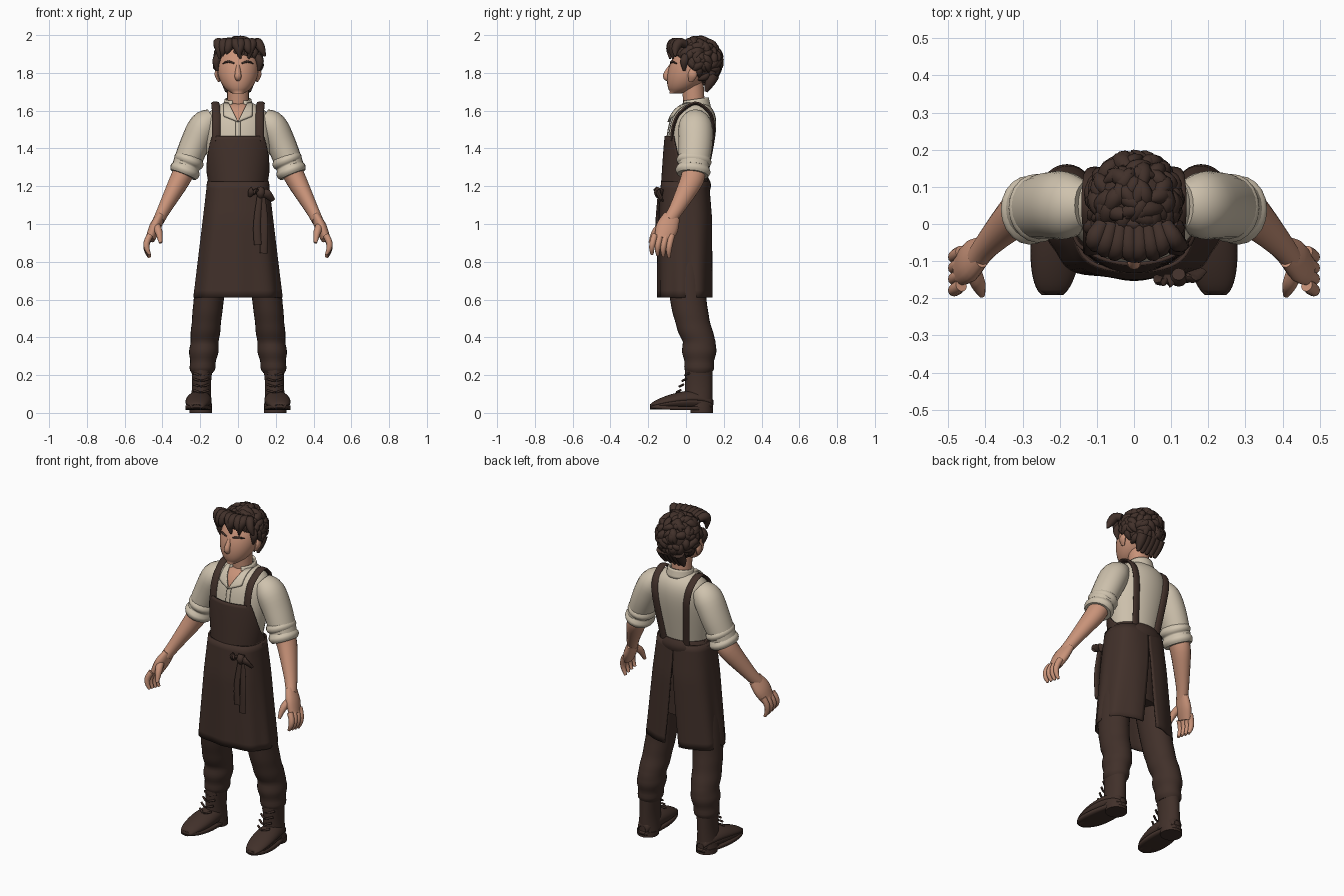
import bpy, bmesh, math, random
from mathutils import Vector

random.seed(4)
if "Cube" in bpy.data.objects:
    bpy.data.objects.remove(bpy.data.objects["Cube"], do_unlink=True)
made = []


def material(name, red, green, blue):
    colour = (red, green, blue, 1)
    mat = bpy.data.materials.new(name)
    mat.use_nodes = True
    mat.diffuse_color = colour
    mat.node_tree.nodes["Principled BSDF"].inputs["Base Color"].default_value = colour
    return mat


BROWN = material("dark brown", .053, .03, .023)
CREAM = material("cream cloth", .62, .54, .42)
SKIN = material("skin", .58, .29, .19)
LIP = material("dark skin", .35, .16, .1)


def finish(bm, name, mat, mirror=False, thick=0.0):
    """Turn a bmesh into a named object."""
    bmesh.ops.recalc_face_normals(bm, faces=bm.faces)
    mesh = bpy.data.meshes.new(name)
    bm.to_mesh(mesh)
    bm.free()
    mesh.materials.append(mat)
    obj = bpy.data.objects.new(name, mesh)
    bpy.context.collection.objects.link(obj)
    if thick:
        solid = obj.modifiers.new("thickness", 'SOLIDIFY')
        solid.thickness = thick
        solid.offset = 0
    if mirror:
        obj.modifiers.new("mirror", 'MIRROR')
    made.append(obj)


def grid(bm, shape, columns, rows):
    """Add the surface shape(u, v), with u and v running from 0 to 1."""
    verts = [[bm.verts.new(shape(i / columns, j / rows)) for i in range(columns + 1)]
             for j in range(rows + 1)]
    for lower, upper in zip(verts, verts[1:]):
        for i in range(columns):
            bm.faces.new((lower[i], lower[i + 1], upper[i + 1], upper[i]))


def sheet(name, mat, shape, columns, rows, thick, mirror=False):
    bm = bmesh.new()
    grid(bm, shape, columns, rows)
    finish(bm, name, mat, mirror, thick)


def column(name, mat, section, rows=12, mirror=False):
    """Closed solid; section(v) gives x, y, z and the two radii of each ring."""
    def shape(u, v):
        x, y, z, wide, deep = section(v)
        angle = math.tau * u
        return (x + wide * math.sin(angle), y - deep * math.cos(angle), z)
    bm = bmesh.new()
    grid(bm, shape, 28, rows)
    bmesh.ops.remove_doubles(bm, verts=bm.verts, dist=.0001)
    bmesh.ops.holes_fill(bm, edges=[edge for edge in bm.edges if edge.is_boundary])
    finish(bm, name, mat, mirror)


def smooth_path(points, steps=4):
    """Catmull-Rom curve through x, y, z, radius points."""
    keys = [Vector(point) for point in points]
    keys = keys[:1] + keys + keys[-1:]
    path = []
    for a, b, c, d in zip(keys, keys[1:], keys[2:], keys[3:]):
        for step in range(steps):
            t = step / steps
            bend = (a * 2 - b * 5 + c * 4 - d) * t * t + (b * 3 - a - c * 3 + d) * t ** 3
            path.append(b + ((c - a) * t + bend) / 2)
    return path + [keys[-1]]


def sweep(bm, points, sides, squash):
    path = smooth_path(points)
    centres = [key.xyz for key in path]
    rings = []
    for i, key in enumerate(path):
        along = (centres[min(i + 1, len(path) - 1)] - centres[max(i - 1, 0)]).normalized()
        across = Vector((0, 0, 1)) if abs(along.x) > .95 else Vector((1, 0, 0))
        across = (across - along * across.dot(along)).normalized()
        out = along.cross(across) * squash
        angles = [math.tau * j / sides for j in range(sides)]
        rings.append([bm.verts.new(centres[i] + (across * math.cos(a) + out * math.sin(a)) * key.w)
                      for a in angles])
    for lower, upper in zip(rings, rings[1:]):
        for j in range(sides):
            bm.faces.new((lower[j - 1], lower[j], upper[j], upper[j - 1]))
    bm.faces.new(rings[0])
    bm.faces.new(rings[-1])


def tube(name, mat, *paths, mirror=False, sides=12, squash=1.0):
    bm = bmesh.new()
    for points in paths:
        sweep(bm, points, sides, squash)
    finish(bm, name, mat, mirror)


def steps(count):
    return [i / (count - 1) for i in range(count)]


# Shirt body: its rule also lays other cloth on the chest and back
def torso(z):
    t = min(1, max(0, (z - 1.2) / .45))
    dome = math.sqrt(1 - t ** 6)
    return .06 * t - .005, (.14 + .07 * t) * dome, (.11 + .03 * t) * dome


def torso_section(v):
    z = 1.2 + .45 * math.sin(v * math.pi / 2)
    y, wide, deep = torso(z)
    return 0, y, z, wide, deep


def on_torso(x, z, gap, side=-1):
    y, wide, deep = torso(z)
    return (x, y + side * (deep * math.sqrt(max(0, 1 - (x / wide) ** 2)) + gap), z)


column("shirt_body", CREAM, torso_section, 20)

# Sleeves with rolled cuffs
tube("sleeves", CREAM, [(.13, .05, 1.56, .055), (.18, .05, 1.52, .078), (.23, .05, 1.42, .078),
                        (.28, .04, 1.3, .07)], mirror=True, sides=20, squash=1.15)
tube("rolled_cuffs", CREAM, [(.25 + .04 * t, .045 - .01 * t, 1.36 - .1 * t, .068 + .013 * abs(math.sin(6 * t)))
                             for t in steps(9)], mirror=True, sides=20, squash=1.15)


# Collar, open neck and placket
def collar_band(u, v):
    angle = .45 + (math.tau - .9) * u
    radius = .077 - .012 * v
    return (radius * math.sin(angle), .05 - radius * math.cos(angle),
            1.62 + (.04 - .01 * math.cos(angle)) * v)


def collar_flap(u, v):
    inner, outer = .05 * v, .075
    return on_torso(inner + (outer - inner) * u, 1.54 + .1 * v + .03 * u * (1 - v), .014)


sheet("collar_band", CREAM, collar_band, 28, 4, .01)
sheet("collar_flaps", CREAM, collar_flap, 6, 6, .01, mirror=True)
sheet("open_neck", SKIN, lambda u, v: on_torso((u - .5) * v / 10, 1.54 + v / 10, .006), 8, 8, .006)
sheet("placket", CREAM, lambda u, v: on_torso((u - .5) / 40, 1.45 + v / 10, .005), 2, 6, .006)

# Forearms and hands
tube("forearms", SKIN, [(.28, .04, 1.29, .055), (.31, .03, 1.23, .054), (.39, -.05, 1.08, .035),
                        (.42, -.09, 1.02, .03)], mirror=True, sides=18, squash=1.15)
tube("palms", SKIN, [(.41, -.075, 1.04, .024), (.44, -.1, .98, .031), (.465, -.12, .92, .025)],
     mirror=True, sides=16, squash=1.9)
fingers = []
for i in range(4):
    root = -.165 + .03 * i
    length = .1 + .006 * i
    fingers.append([(.465 + .02 * math.sin(3 * t), root - .016 * math.sin(2 * t), .94 - length * t, .017 - .009 * t ** 3)
                    for t in steps(5)])
thumb = [(.44, -.11, 1, .023), (.42, -.16, .96, .02), (.41, -.19, .9, .009)]
tube("fingers", SKIN, *fingers, thumb, mirror=True)


# Head and neck
def face_section(v):
    radius = .11 * max(.03, math.sin(math.pi * v)) ** .4
    return 0, .12 * math.sqrt(v) - .06, 1.69 + .28 * v, radius, radius * 1.05


column("neck", SKIN, lambda v: (0, .045 - .01 * v, 1.58 + .18 * v, .057, .057))
column("face", SKIN, face_section, 28)
tube("nose", SKIN, [(0, -.08, 1.84, .009), (0, -.105, 1.785, .018), (0, -.09, 1.765, .012)])
tube("ears", SKIN, [(.1, .025, 1.755, .006), (.112, .035, 1.79, .012), (.108, .04, 1.825, .007)],
     mirror=True, squash=2)
tube("lips", LIP, [(-.03, -.076, 1.74, .003), (0, -.091, 1.74, .006), (.03, -.076, 1.74, .003)])
tube("eyebrows", BROWN, [(.02, -.08, 1.85, .004), (.05, -.075, 1.86, .006), (.08, -.05, 1.85, .003)],
     mirror=True)

# Hair: a cap covered with curled locks
middle = Vector((0, .065, 1.862))
bm = bmesh.new()
bmesh.ops.create_icosphere(bm, subdivisions=4, radius=.119)
bmesh.ops.translate(bm, verts=bm.verts, vec=middle)
finish(bm, "hair_cap", BROWN)


def random_direction():
    return Vector([random.gauss(0, 1) for axis in range(3)]).normalized()


locks = []
while len(locks) < 150:
    normal = random_direction()
    root = middle + normal * .116
    hairline = 1.9 if root.y < 0 else 1.845 if root.y < .06 else 1.755
    if root.z < hairline:
        continue
    downhill = normal * normal.z - Vector((0, 0, 1))
    tangent = (normal.cross(random_direction()).normalized() + downhill * .7).normalized()
    size = random.uniform(.7, 1)
    lock = []
    for t in steps(4):
        flat = root + tangent * (t - .4) * .085 * size - middle
        spot = middle + flat.normalized() * (.104 + .016 * math.sqrt(t))
        lock.append((*spot, (.006 + .02 * math.sin(math.pi * (.25 + .75 * t))) * size))
    locks.append(lock)
# Forelocks over the brow, sideburns and nape
for i in range(8):
    x = -.105 + .03 * i
    back = 2.6 * x * x - .085
    sway = random.uniform(-.02, .02)
    locks.append([(x * .8, 0, 1.95, .02), (x, back + .02, 1.96, .026), (x + sway, back, 1.925, .021),
                  (x + sway * 2, back, 1.875 + .012 * (i % 3), .005)])
for side in (-1, 1):
    locks.append([(side * .1, 0, 1.89, .02), (side * .115, -.01, 1.86, .022), (side * .11, -.01, 1.81, .006)])
for i in range(-2, 3):
    x = i * .03
    locks.append([(x, .15, 1.79, .03), (x, .125, 1.745, .026), (x, .105, 1.7, .008)])
tube("hair_locks", BROWN, *locks, sides=9)


# Apron bib, wrapping further round toward the waist
def bib(u, v):
    z = 1.465 - .265 * v
    y, wide, deep = torso(z)
    angle = (2 * u - 1) * (.8 + .8 * v + .8 * v ** 5)
    return ((wide + .01) * math.sin(angle), y - (deep + .013) * math.cos(angle), z)


# Apron skirt, split at the back
def skirt(u, v):
    gap = .015 + .24 * max(0, v - .2)
    angle = (2 * u - 1) * (math.pi - gap)
    cosine, sine = math.cos(angle), math.sin(angle)
    square = (cosine ** 4 + sine ** 4) ** -.12
    fold = square * (1 + .025 * v * math.cos(angle * 9))
    return ((.158 + .07 * v) * fold * sine, -.005 - (.122 + .018 * min(1, v * 3)) * fold * cosine,
            1.225 - .615 * v)


def waistband(v):
    bulge = .01 * math.sin(math.pi * v) - .008 * v
    return 0, 0, 1.175 + .07 * v, .16 + bulge, .126 + bulge


sheet("apron_bib", BROWN, bib, 32, 14, .01)
sheet("apron_skirt", BROWN, skirt, 72, 16, .01)
column("waistband", BROWN, waistband, 6)

# Shoulder straps laid on the shirt
strap = [on_torso(.115, 1.44 + .15 * t, .01) for t in steps(4)]
strap.append((.12, .05, 1.64))
strap += [on_torso(.115 - .04 * t, 1.59 - .37 * t, .01, side=1) for t in steps(6)]
tube("straps", BROWN, [(*spot, .022) for spot in strap], mirror=True, squash=.4)

# Tie: knot, two loops and two hanging tails
tube("tie_knot", BROWN, [(.12, -.135, 1.19, .018), (.12, -.145, 1.165, .024), (.12, -.14, 1.14, .014)])
tube("tie_loops", BROWN, [(.12, -.14, 1.165, .01), (.08, -.155, 1.175, .024), (.06, -.14, 1.145, .008)],
     [(.125, -.14, 1.165, .01), (.15, -.145, 1.16, .026), (.185, -.125, 1.125, .014)], squash=.5)
tube("tie_tails", BROWN, [(.115, -.145, 1.15, .014), (.1, -.155, 1, .019), (.105, -.155, .89, .02)],
     [(.13, -.14, 1.15, .014), (.14, -.15, 1, .02), (.135, -.15, .845, .02)], squash=.4)


# Trousers, bunched at the shins
def trouser_leg(v):
    wrinkle = .007 * v ** 4 * math.sin(40 * v)
    wide = (.085 - .012 * v + wrinkle) * (1 - .3 * v ** 24)
    return .09 + .1 * math.sqrt(v), .07 * min(1, v / .75) ** 3, .88 - .67 * v, wide, wide * (1.25 - .1 * v)


column("hips", BROWN, lambda v: (0, 0, .78 + .42 * v, .14, .107))
column("trouser_legs", BROWN, trouser_leg, 40, mirror=True)


# Boots: v runs from heel to toe
def footprint(v):
    rounding = math.sin(math.pi * (.02 + .96 * v)) ** .35
    return .195 + .025 * v, .143 - .333 * v, rounding


def foot(v_around, v):
    x, y, rounding = footprint(v)
    angle = math.tau * v_around
    height = (.12 - .06 * v) * rounding
    return (x + (.06 + .012 * v) * rounding * math.cos(angle), y, .02 + height * (.5 + .5 * math.sin(angle)))


def sole(u, v):
    x, y, rounding = footprint(v)
    return (x + (2 * u - 1) * (.06 + .015 * v) * rounding, y, .024 + .012 * v ** 4)


sheet("boot_feet", BROWN, foot, 24, 24, .004, mirror=True)
sheet("boot_soles", BROWN, sole, 6, 30, .02, mirror=True)
column("boot_heels", BROWN, lambda v: (.197, .083, .03 * v, .06, .06), 1, mirror=True)
column("boot_shafts", BROWN, lambda v: (.197 - .007 * v, .067, .03 + .22 * v, .06 - .01 * math.sin(3 * v), .073),
       mirror=True)
laces = []
for i in range(4):
    front, z = -.004 - .015 * i, .2 - .03 * i
    laces.append([(.195 + .04 * s, front + .02 * s * s, z + .01 * s * s, .006) for s in (-1, 0, 1)])
tube("boot_laces", BROWN, *laces, mirror=True, sides=8)

# Smooth shading with crisp edges
bpy.ops.object.select_all(action='DESELECT')
for obj in made:
    obj.select_set(True)
bpy.context.view_layer.objects.active = made[0]
bpy.ops.object.shade_smooth_by_angle(angle=math.radians(50))
